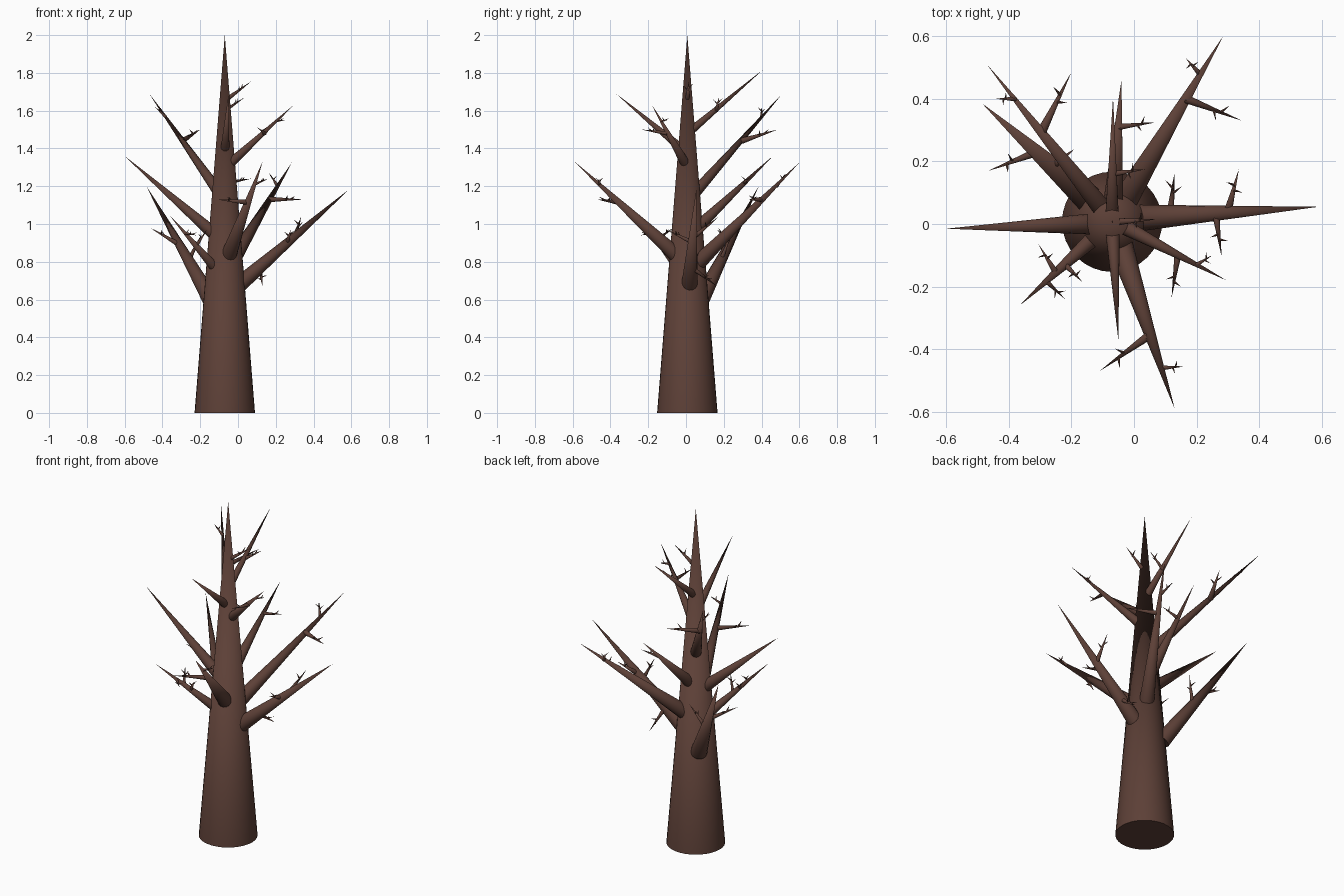
import bpy, math
from mathutils import Vector

bark = bpy.data.materials.new("bark")
bark.diffuse_color = (0.109, 0.051, 0.038, 1)


def spike(name, a, b, r, sides):
    """Pointed cone from base centre a to tip b."""
    a, b = Vector(a), Vector(b)
    d = b - a
    bpy.ops.mesh.primitive_cone_add(vertices=sides, radius1=r, radius2=0,
                                    depth=d.length, location=(a + b) / 2)
    o = bpy.context.object
    o.name = name
    o.rotation_euler = d.to_track_quat('Z', 'Y').to_euler()
    o.data.materials.append(bark)
    bpy.ops.object.shade_smooth_by_angle(angle=math.radians(40))
    return o


# trunk
spike("trunk", (-0.07, 0.007, 0), (-0.07, 0.007, 2.0), 0.16, 32)

# main branches: base on trunk surface, tip, base radius
branches = [
    ((0.03, 0.02, 0.70), (0.59, 0.055, 1.185), 0.042),
    ((-0.14, 0.00, 0.96), (-0.60, -0.015, 1.36), 0.034),
    ((-0.15, 0.085, 0.61), (-0.485, 0.385, 1.20), 0.045),
    ((-0.11, 0.06, 1.18), (-0.47, 0.51, 1.69), 0.030),
    ((-0.02, 0.09, 0.82), (0.285, 0.60, 1.325), 0.040),
    ((-0.04, -0.078, 0.86), (0.13, -0.59, 1.33), 0.040),
    ((-0.14, -0.055, 0.79), (-0.365, -0.26, 1.05), 0.026),
    ((-0.02, -0.015, 1.34), (0.295, -0.18, 1.63), 0.025),
    ((-0.068, -0.035, 1.41), (-0.05, -0.37, 1.69), 0.023),
    ((-0.07, 0.045, 1.51), (-0.067, 0.405, 1.815), 0.021),
    ((-0.065, 0.09, 1.01), (-0.04, 0.46, 1.36), 0.031),
]
for a, b, r in branches:
    a, b = Vector(a), Vector(b)
    spike("branch", a - (b - a).normalized() * 0.03, b, r * 1.03, 16)

# twigs: start inside the branch, tip
twigs = [
    ((0.165, 0.40, 1.13), (0.345, 0.33, 1.13)),
    ((0.21, 0.48, 1.20), (0.165, 0.53, 1.27)),
    ((-0.05, 0.31, 1.22), (0.07, 0.325, 1.24)),
    ((-0.07, 0.16, 1.60), (0.035, 0.175, 1.67)),
    ((-0.06, 0.007, 1.66), (0.07, 0.015, 1.755)),
    ((0.30, 0.04, 0.93), (0.335, 0.175, 1.04)),
    ((0.26, 0.04, 0.90), (0.28, -0.105, 0.97)),
    ((0.115, 0.03, 0.77), (0.13, 0.165, 0.67)),
    ((0.14, -0.10, 1.48), (0.12, -0.235, 1.50)),
    ((0.20, -0.13, 1.545), (0.25, -0.10, 1.55)),
    ((0.05, -0.355, 1.115), (-0.11, -0.47, 1.13)),
    ((0.087, -0.46, 1.21), (0.16, -0.455, 1.24)),
    ((-0.25, -0.155, 0.917), (-0.305, -0.065, 0.98)),
    ((-0.22, -0.13, 0.885), (-0.165, -0.185, 0.97)),
    ((-0.28, -0.183, 0.952), (-0.22, -0.24, 0.94)),
    ((-0.31, 0.23, 0.89), (-0.465, 0.17, 0.98)),
    ((-0.26, 0.185, 0.81), (-0.19, 0.24, 0.95)),
    ((-0.295, 0.295, 1.44), (-0.20, 0.485, 1.50)),
    ((-0.38, 0.40, 1.565), (-0.44, 0.40, 1.62)),
]
for a, b in twigs:
    a, b = Vector(a), Vector(b)
    d = b - a
    spike("twig", a, b, 0.004 + 0.055 * d.length, 10)
    # little thorns on alternating sides
    f = d.normalized()
    side = f.cross(Vector((0, 0, 1))).normalized()
    up = side.cross(f)
    for t, s, u in ((0.5, 1, 0.6), (0.62, -1, 0.5)):
        p = a + d * t
        q = p + (f * 0.5 + side * s * 0.8 + up * u) * (0.02 + 0.09 * d.length)
        spike("thorn", p, q, 0.0025 + 0.018 * d.length, 6)
